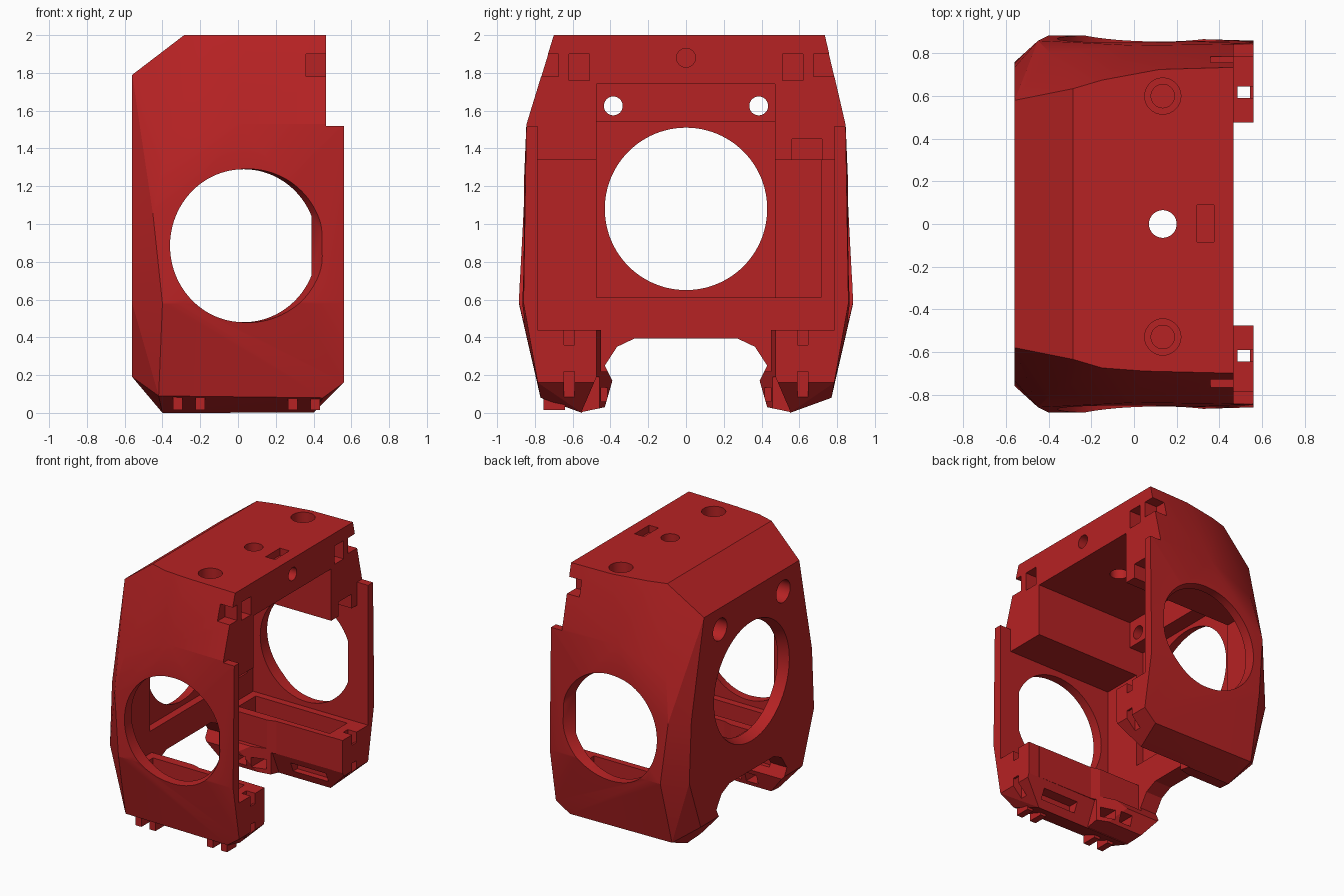
import bpy, bmesh, math

if "Cube" in bpy.data.objects:
    bpy.data.objects.remove(bpy.data.objects["Cube"])

red = bpy.data.materials.new("red plastic")
red.diffuse_color = (0.47, 0.016, 0.017, 1)
red.use_nodes = True
red.node_tree.nodes["Principled BSDF"].inputs["Base Color"].default_value = red.diffuse_color


def make(name, bm):
    me = bpy.data.meshes.new(name)
    bmesh.ops.recalc_face_normals(bm, faces=bm.faces)
    bm.to_mesh(me)
    bm.free()
    ob = bpy.data.objects.new(name, me)
    bpy.context.collection.objects.link(ob)
    me.materials.append(red)
    return ob


def hull(name, pts):
    bm = bmesh.new()
    for p in pts:
        bm.verts.new(p)
    res = bmesh.ops.convex_hull(bm, input=bm.verts)
    junk = {g for g in res["geom_interior"] + res["geom_unused"] if isinstance(g, bmesh.types.BMVert)}
    bmesh.ops.delete(bm, geom=list(junk), context='VERTS')
    bmesh.ops.dissolve_limit(bm, angle_limit=0.01, verts=bm.verts, edges=bm.edges)
    return make(name, bm)


def box(x0, x1, y0, y1, z0, z1):
    return hull("box", [(x, y, z) for x in (x0, x1) for y in (y0, y1) for z in (z0, z1)])


def prism_x(profile, x0, x1):
    bm = bmesh.new()
    f = bm.faces.new([bm.verts.new((x0, y, z)) for y, z in profile])
    r = bmesh.ops.extrude_face_region(bm, geom=[f])
    bmesh.ops.translate(bm, vec=(x1 - x0, 0, 0),
                        verts=[v for v in r["geom"] if isinstance(v, bmesh.types.BMVert)])
    return make("prism", bm)


def ring(cx, cy, r, n=64, clip=9, sx=1):
    return [(min(cx + sx * r * math.cos(2 * math.pi * i / n), clip),
             cy + r * math.sin(2 * math.pi * i / n)) for i in range(n)]


def cyl_x(y, z, r0, r1, x0, x1, n=64):
    return hull("bore", [(x0, a, b) for a, b in ring(y, z, r0, n)]
                + [(x1, a, b) for a, b in ring(y, z, r1, n)])


def cyl_z(x, y, r, z0, z1, n=32):
    return hull("bore", [(a, b, z) for a, b in ring(x, y, r, n) for z in (z0, z1)])


def combine(target, tool, op='DIFFERENCE'):
    m = target.modifiers.new("b", 'BOOLEAN')
    m.operation, m.solver, m.object = op, 'EXACT', tool
    bpy.context.view_layer.objects.active = target
    bpy.ops.object.modifier_apply(modifier=m.name)
    bpy.data.objects.remove(tool)


# faceted outer body: half the corners mirrored in y, roof slightly wider on +y
half = [(-0.285, 0.635, 2), (-0.15, 0.675, 2),
        (-0.56, 0.58, 1.79), (-0.39, 0.80, 1.40), (0.0, 0.838, 1.53), (0.56, 0.845, 1.53),
        (-0.56, 0.735, 1.05), (-0.45, 0.86, 1.05),
        (-0.56, 0.76, 0.58), (-0.40, 0.885, 0.58), (-0.29, 0.885, 0.58), (0.56, 0.86, 0.58),
        (-0.56, 0.62, 0.19), (-0.42, 0.77, 0.09), (-0.40, 0.55, 0.0), (0.40, 0.55, 0.0),
        (0.45, 0.77, 0.08), (0.56, 0.785, 0.16), (0.56, 0.5, 0.16)]
roof = [(0.05, 0.70, 2), (0.12, 0.725, 2), (0.47, 0.735, 2), (0.05, -0.69, 2), (0.47, -0.70, 2)]
body = hull("cooling_shroud", roof + [(x, s * y, z) for x, y, z in half for s in (1, -1)])
cut = lambda tool: combine(body, tool)

# upper front edge set back, open mounting face
cut(box(0.466, 1, -1, 1, 1.518, 2.1))
cut(box(0.466, 1, -0.785, 0.785, 0.44, 1.6))

# arch under the body between the two ducts
arch = [(0.55, -0.1), (0.55, 0.005), (0.43, 0.03), (0.39, 0.17), (0.43, 0.25),
        (0.365, 0.35), (0.27, 0.395)]
cut(prism_x(arch + [(-y, z) for y, z in reversed(arch)], -1, 1))
cut(box(-0.42, 1, -0.45, 0.45, 0.22, 0.5))
cut(box(0.466, 1, -0.475, 0.475, -0.1, 0.5))

# main cavity, back recess, and roof pocket between the side blocks
cut(box(-0.42, 1, -0.785, 0.785, 0.44, 1.34))
cut(box(-0.48, 0, -0.475, 0.47, 0.61, 1.54))
cut(box(-0.46, 0, 0.3, 0.715, 0.61, 1.34))
cut(box(-0.36, 1, -0.475, 0.47, 1.30, 1.74))
cut(box(0.20, 1, 0.56, 0.72, 1.30, 1.45))

# large fan hole and two screw holes in the back wall
cut(cyl_x(0, 1.08, 0.43, 0.43, -1, 0, 96))
cut(cyl_x(0, 1.08, 0.465, 0.43, -0.575, -0.49, 96))
for s in (1, -1):
    cut(cyl_x(s * 0.385, 1.625, 0.05, 0.05, -1, 0, 32))
    cut(cyl_x(s * 0.385, 1.625, 0.085, 0.085, -1, -0.43, 32))

# roof holes: centre bore, cable slot, two counterbored screws, front bore
cut(cyl_z(0.135, 0, 0.065, 1.6, 2.1))
cut(box(0.295, 0.375, -0.085, 0.09, 1.945, 2.1))
for y in (0.60, -0.53):
    cut(cyl_z(0.135, y, 0.085, 1.92, 2.1))
    cut(cyl_z(0.135, y, 0.055, 1.70, 2.1))
cut(cyl_x(0, 1.88, 0.05, 0.05, 0.32, 0.6, 32))

for s in (1, -1):
    def side_box(x0, x1, y0, y1, z0, z1):
        cut(box(x0, x1, *sorted((s * y0, s * y1)), z0, z1))

    # round side window with a flat front edge and a bevelled outer rim
    inner = ring(0.03, 0.885, 0.405, 96, 0.39, 0.963)
    cut(hull("window", [(x, s * y, z) for x, z in inner for y in (0.5, 1)]))
    cut(hull("window_rim", [(x, s * 0.788, z) for x, z in inner]
             + [(x, s * 0.90, z) for x, z in ring(0.07, 0.885, 0.408, 96, 0.48)]))
    # clip pockets in the upper front corners
    side_box(0.36, 1, 0.51, 0.62, 1.76, 1.90)
    side_box(0.36, 1, 0.675, 0.9, 1.78, 1.90)
    # duct side tapering from the rear nozzle, with a sloped underside
    cut(hull("taper", [(x, s * y, z) for z in (-0.1, 0.6) for x, y in
                       ((-0.28, 0.3), (-0.28, 0.385), (0.0, 0.47), (0.7, 0.475), (0.7, 0.3))]))
    cut(hull("underside", [(x, s * y, z) for x in (-0.04, 0.7) for y, z in
                           ((0.40, 0.19), (0.474, 0.19), (0.56, -0.01), (0.40, -0.01))]))
    # duct trough
    side_box(-0.36, 0.42, 0.52, 0.73, 0.20, 0.5)
    # duct front latch slots
    side_box(0.485, 0.545, 0.59, 0.645, -0.1, 0.6)
    side_box(0.50, 0.6, 0.59, 0.645, 0.36, 0.6)
    side_box(0.50, 0.6, 0.59, 0.645, 0.12, 0.22)
    # air outlets along the inner lower edge
    for x0, x1 in ((-0.32, -0.22), (-0.18, -0.07), (0.10, 0.40)):
        side_box(x0, x1, 0.3, 0.58, 0.06, 0.135)

# small cable clips under one duct
for x in (-0.26, 0.35):
    for dx in (-0.06, 0.06):
        cx = x + dx
        combine(body, box(cx - 0.025, cx + 0.025, -0.755, -0.64, 0.015, 0.12), 'UNION')

bpy.ops.object.select_all(action='DESELECT')
body.select_set(True)
bpy.context.view_layer.objects.active = body
bpy.ops.object.shade_smooth_by_angle(angle=math.radians(12))
